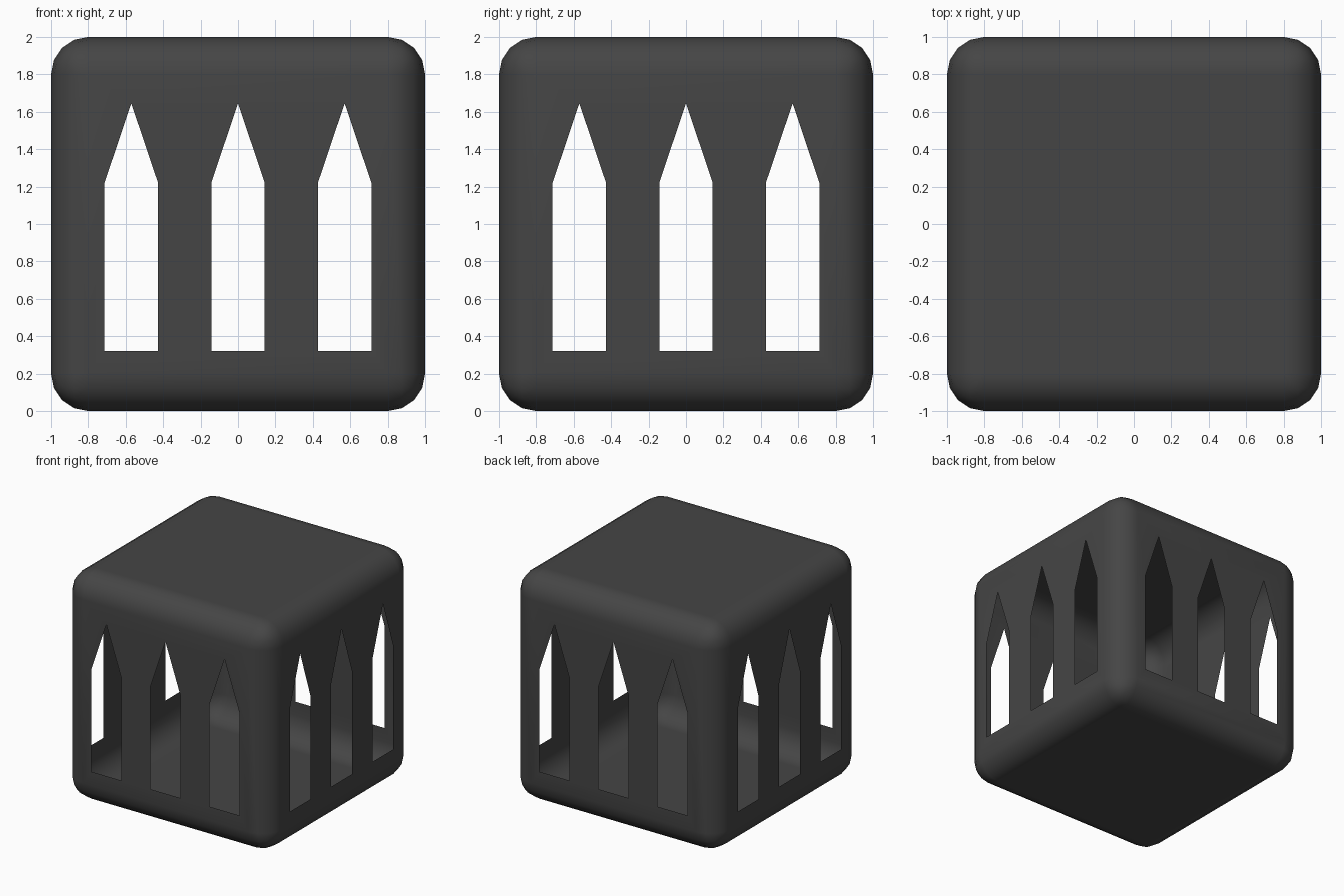
import bpy
import bmesh
import math
from mathutils import Matrix, Vector

cube = bpy.data.objects.get("Cube")
if cube:
    bpy.data.objects.remove(cube, do_unlink=True)

RADIUS = 0.2
WINDOW_CENTRES = (-0.57, 0, 0.57)
HALF_WIDTH, SILL, SHOULDER, PEAK = 0.143, 0.32, 1.22, 1.645


def make_material(name, rgb):
    mat = bpy.data.materials.new(name)
    mat.use_nodes = True
    colour = (*rgb, 1)
    mat.diffuse_color = colour
    mat.node_tree.nodes["Principled BSDF"].inputs["Base Color"].default_value = colour
    return mat


def window_outline(bm, centre, turn):
    """Closed edge loop of one pointed window in a side wall."""
    profile = [(-HALF_WIDTH, SILL), (HALF_WIDTH, SILL), (HALF_WIDTH, SHOULDER),
               (0, PEAK), (-HALF_WIDTH, SHOULDER)]
    verts = [bm.verts.new(turn @ Vector((centre + x, -1, z))) for x, z in profile]
    return [bm.edges.new((v, verts[i - 1])) for i, v in enumerate(verts)]


# Rounded hollow box
bm = bmesh.new()
bmesh.ops.create_cube(bm, size=2, matrix=Matrix.Translation((0, 0, 1)))
bmesh.ops.bevel(bm, geom=bm.edges[:], offset=RADIUS, offset_type='OFFSET',
                segments=4, profile=0.5, affect='EDGES')

# Three pointed windows through each of the four walls
for quarter in range(4):
    turn = Matrix.Rotation(quarter * math.pi / 2, 3, 'Z')
    outward = turn @ Vector((0, -1, 0))
    wall = max(bm.faces, key=lambda f: f.calc_center_median().dot(outward) + f.calc_area())
    wall = next(f for f in bm.faces
                if f.normal.dot(outward) > 0.999 and f.calc_area() > 1)
    edges = list(wall.edges)
    bmesh.ops.delete(bm, geom=[wall], context='FACES_ONLY')
    for centre in WINDOW_CENTRES:
        edges += window_outline(bm, centre, turn)
    bmesh.ops.triangle_fill(bm, use_beauty=True, use_dissolve=False,
                            edges=edges, normal=outward)
    bm.normal_update()

bmesh.ops.recalc_face_normals(bm, faces=bm.faces[:])
mesh = bpy.data.meshes.new("windowed_box")
bm.to_mesh(mesh)
bm.free()
box = bpy.data.objects.new("windowed_box", mesh)
bpy.context.collection.objects.link(box)
mesh.materials.append(make_material("charcoal", (0.06, 0.06, 0.06)))

# Smooth rounded edges with flat walls
mesh.shade_smooth()
weighted = box.modifiers.new("flat_walls", 'WEIGHTED_NORMAL')
weighted.mode = 'FACE_AREA'
weighted.weight = 100
